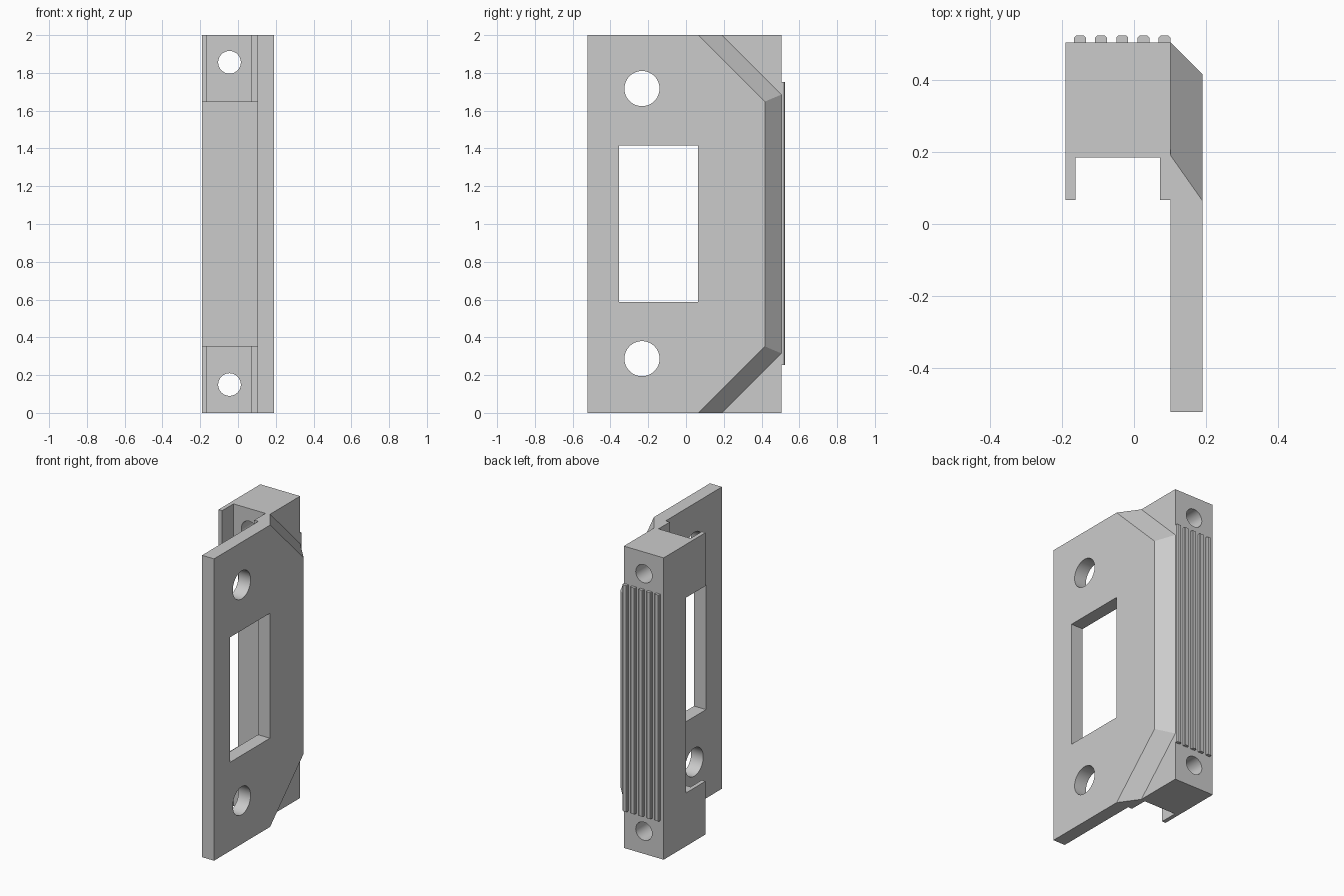
import bpy, bmesh, math
from mathutils import Matrix

if "Cube" in bpy.data.objects:
    bpy.data.objects.remove(bpy.data.objects["Cube"])

GREY = (0.6, 0.6, 0.6, 1)
grey = bpy.data.materials.new("light_grey")
grey.use_nodes = True
grey.diffuse_color = GREY
grey.node_tree.nodes["Principled BSDF"].inputs["Base Color"].default_value = GREY


def finish(name, bm):
    bmesh.ops.recalc_face_normals(bm, faces=bm.faces)
    mesh = bpy.data.meshes.new(name)
    bm.to_mesh(mesh)
    bm.free()
    mesh.materials.append(grey)
    obj = bpy.data.objects.new(name, mesh)
    bpy.context.collection.objects.link(obj)
    return obj


def loft(name, lower, upper):
    """Solid between two matching outlines of 3D points."""
    bm = bmesh.new()
    a = [bm.verts.new(p) for p in lower]
    b = [bm.verts.new(p) for p in upper]
    bm.faces.new(a)
    bm.faces.new(b)
    for i in range(len(a)):
        j = (i + 1) % len(a)
        bm.faces.new((a[i], a[j], b[j], b[i]))
    return finish(name, bm)


def prism(name, outline, z0, z1):
    return loft(name, [(x, y, z0) for x, y in outline], [(x, y, z1) for x, y in outline])


def box(name, x0, x1, y0, y1, z0, z1):
    return prism(name, [(x0, y0), (x1, y0), (x1, y1), (x0, y1)], z0, z1)


def cylinder(name, centre, radius, axis):
    bm = bmesh.new()
    turn = Matrix.Rotation(math.pi / 2, 4, axis)
    bmesh.ops.create_cone(bm, cap_ends=True, segments=48, radius1=radius, radius2=radius,
                          depth=1, matrix=Matrix.Translation(centre) @ turn)
    return finish(name, bm)


def cut(obj, cutters):
    """Subtract the cutters, then remove them."""
    bpy.context.view_layer.objects.active = obj
    for cutter in cutters:
        mod = obj.modifiers.new("cut", "BOOLEAN")
        mod.operation = "DIFFERENCE"
        mod.solver = "EXACT"
        mod.object = cutter
        bpy.ops.object.modifier_apply(modifier=mod.name)
        bpy.data.objects.remove(cutter)
    bpy.ops.object.select_all(action="DESELECT")
    obj.select_set(True)
    bpy.ops.object.shade_smooth_by_angle(angle=math.radians(25))


LEFT, RIGHT, INNER = -0.19, 0.19, 0.102
BACK, FRONT = 0.505, -0.522
HEIGHT, END = 2.0, 0.353


# Side plate with chamfered rear corners and sloping rim
def plate_outline(x, start, rear):
    rise = rear - start
    return [(x, FRONT, 0), (x, start, 0), (x, rear, rise),
            (x, rear, HEIGHT - rise), (x, start, HEIGHT), (x, FRONT, HEIGHT)]


plate = loft("side_plate", plate_outline(INNER, 0.19, BACK), plate_outline(RIGHT, 0.065, 0.417))
cut(plate, [box("window_cutter", 0, 0.3, -0.355, 0.063, 0.588, 1.416)]
    + [cylinder("plate_hole_cutter", (0.15, -0.233, z), 0.093, "Y") for z in (0.287, 1.717)])

# Rear bar between the two end housings
box("rear_bar", LEFT, INNER, 0.27, BACK, END, HEIGHT - END)

# Channel-shaped end housings with screw holes
channel = [(LEFT, 0.067), (-0.163, 0.067), (-0.163, 0.185), (0.072, 0.185),
           (0.072, 0.067), (INNER, 0.067), (INNER, BACK), (LEFT, BACK)]
for name, z0, hole_z in (("lower_housing", 0, 0.15), ("upper_housing", HEIGHT - END, 1.856)):
    housing = prism(name, channel, z0, z0 + END)
    cut(housing, [cylinder("screw_hole_cutter", (-0.045, 0.35, hole_z), 0.06, "X")])

# Vertical grip ribs with softened outer edges
for i in range(5):
    x = -0.15 + i * 0.0587
    w, tip, soft = 0.0165, 0.524, 0.006
    profile = [(x - w, BACK), (x - w, tip - soft), (x - w + soft, tip),
               (x + w - soft, tip), (x + w, tip - soft), (x + w, BACK)]
    prism(f"grip_rib_{i + 1}", profile, 0.253, 1.753)
